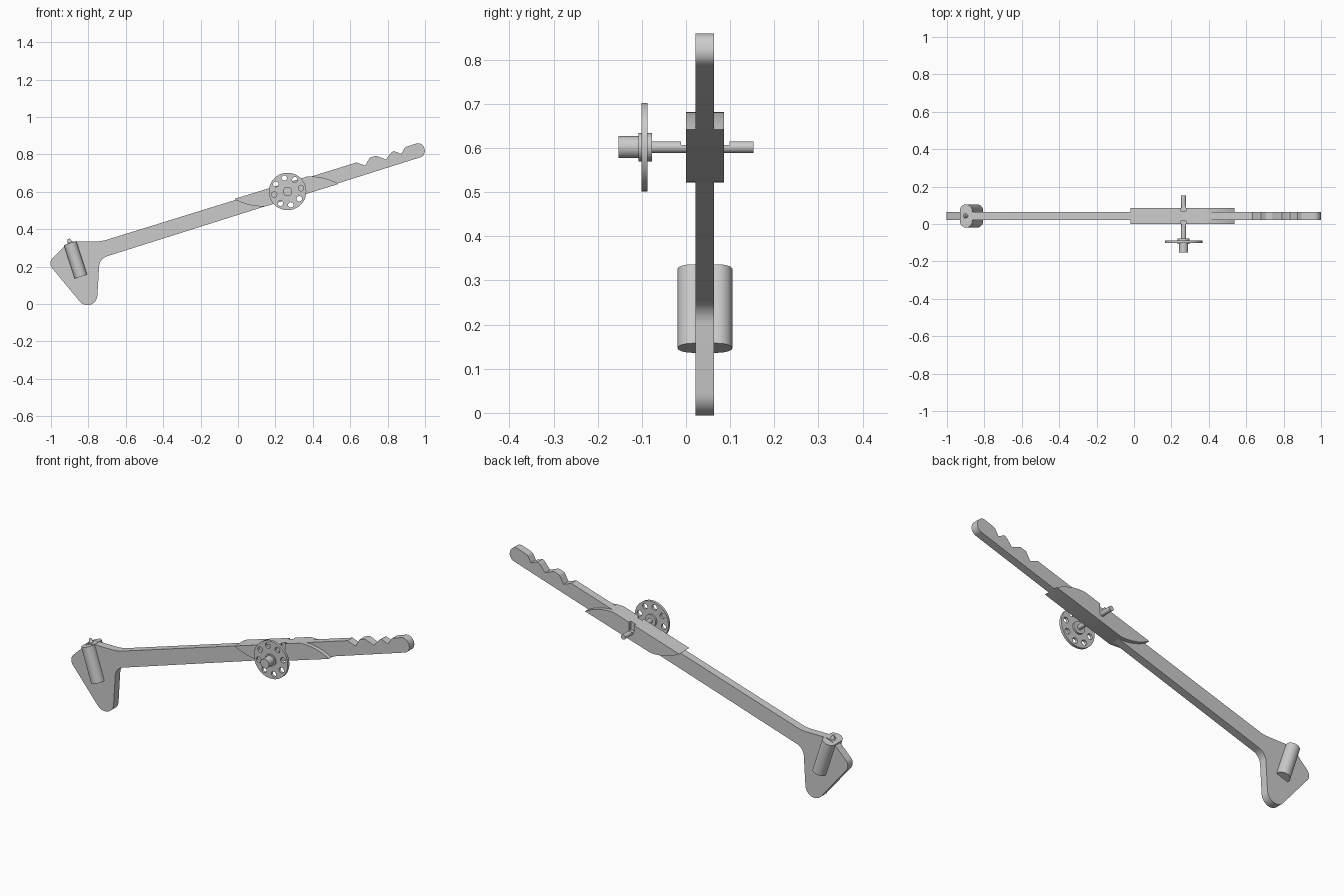
import bpy, bmesh, math
from mathutils import Matrix, Vector

if "Cube" in bpy.data.objects:
    bpy.data.objects.remove(bpy.data.objects["Cube"])

grey = bpy.data.materials.new("plain grey")
grey.use_nodes = True
grey.diffuse_color = (0.6, 0.6, 0.6, 1)
grey.node_tree.nodes["Principled BSDF"].inputs["Base Color"].default_value = grey.diffuse_color

UPRIGHT = Matrix.Rotation(math.pi / 2, 4, "X")   # profile plane becomes x/z


def rounded(corners, steps=10):
    """Outline from (x, y, fillet radius) corners."""
    outline = []
    for i, (x, y, r) in enumerate(corners):
        p = Vector((x, y))
        if not r:
            outline.append(p)
            continue
        a = (Vector(corners[i - 1][:2]) - p).normalized()
        b = (Vector(corners[(i + 1) % len(corners)][:2]) - p).normalized()
        half = a.angle(b) / 2
        centre = p + (a + b).normalized() * r / math.sin(half)
        start = p + a * r / math.tan(half) - centre
        end = p + b * r / math.tan(half) - centre
        turn = math.atan2(start.x * end.y - start.y * end.x, start.dot(end))
        for k in range(steps + 1):
            outline.append(centre + Matrix.Rotation(turn * k / steps, 2) @ start)
    return outline


def finish(bm, name, matrix):
    bmesh.ops.recalc_face_normals(bm, faces=bm.faces)
    bm.transform(matrix)
    mesh = bpy.data.meshes.new(name)
    bm.to_mesh(mesh)
    bm.free()
    mesh.materials.append(grey)
    ob = bpy.data.objects.new(name, mesh)
    bpy.context.collection.objects.link(ob)
    return ob


def extrude(name, outline, depth, matrix):
    bm = bmesh.new()
    face = bm.faces.new([bm.verts.new((p[0], p[1], 0)) for p in outline])
    res = bmesh.ops.extrude_face_region(bm, geom=[face])
    moved = [v for v in res["geom"] if isinstance(v, bmesh.types.BMVert)]
    bmesh.ops.translate(bm, verts=moved, vec=(0, 0, depth))
    return finish(bm, name, matrix)


def plate(name, outline, y0, y1):
    return extrude(name, outline, y1 - y0, Matrix.Translation((0, y1, 0)) @ UPRIGHT)


def rod(name, x, z, radius, y0, y1, sides=48):
    circle = [(x + radius * math.cos(math.tau * k / sides),
               z + radius * math.sin(math.tau * k / sides)) for k in range(sides)]
    return plate(name, circle, y0, y1)


def cut(target, cutters):
    for c in cutters:
        mod = target.modifiers.new("cut", "BOOLEAN")
        mod.object, mod.solver = c, "EXACT"
        bpy.context.view_layer.objects.active = target
        bpy.ops.object.modifier_apply(modifier=mod.name)


# Arm with pointed foot, grip notches and rounded tip
arm_corners = [
    (-0.74, 0.243, 0.06), (-0.76, -0.09, 0.053), (-1.017, 0.22, 0.04),
    (-0.90, 0.335, 0.05), (-0.73, 0.335, 0.2), (0.634, 0.757, 0),
    (0.68, 0.74, 0), (0.705, 0.783, 0.01), (0.738, 0.793, 0.01),
    (0.79, 0.773, 0), (0.82, 0.81, 0.01), (0.833, 0.818, 0),
    (0.873, 0.803, 0), (0.893, 0.838, 0.02), (0.985, 0.87, 0.036),
    (1.008, 0.795, 0.036)]
arm = plate("arm", rounded(arm_corners), 0.022, 0.064)

# Thickened middle: straight along the arm, with a curved run-out at each end
AXLE_X, AXLE_Z = 0.265, 0.602


def bezier(a, b, c, steps=14):
    a, b, c = Vector(a), Vector(b), Vector(c)
    return [a.lerp(b, k / steps).lerp(b.lerp(c, k / steps), k / steps)
            for k in range(steps + 1)]


half_boss = bezier((-0.02, 0.562), (0.06, 0.517), (0.15, 0.523))
pivot = Vector((AXLE_X - 0.006, AXLE_Z))
boss_outline = half_boss + [2 * pivot - p for p in half_boss]
boss = plate("boss", boss_outline, 0.0, 0.086)

# Axle with a slot cut through it and the boss on each side
axle = rod("axle", AXLE_X, AXLE_Z, 0.013, -0.1, 0.153, 32)
slot = [(AXLE_X - 0.017, 0.607), (AXLE_X + 0.013, 0.607),
        (AXLE_X + 0.013, 0.72), (AXLE_X - 0.017, 0.72)]
slots = [plate("slot_cutter", slot, -0.011, 0.016),
         plate("slot_cutter", slot, 0.07, 0.098)]
cut(boss, slots)
cut(axle, slots)

# Drilled wheel with its hub and knob
wheel = rod("wheel", AXLE_X, AXLE_Z, 0.1, -0.101, -0.087, 64)
holes = []
for k in range(8):
    a = math.tau * (k + 0.3) / 8
    holes.append(rod("hole_cutter", AXLE_X + 0.074 * math.cos(a),
                     AXLE_Z + 0.074 * math.sin(a), 0.0145, -0.2, 0, 24))
cut(wheel, holes)
hub = rod("wheel_hub", AXLE_X, AXLE_Z, 0.032, -0.108, -0.077)
knob = rod("wheel_knob", AXLE_X, AXLE_Z, 0.025, -0.153, -0.1)

# Oblong weight across the foot, square to the arm, with a small peg on top
LENGTH = 0.188
tilt = Matrix.Translation((-0.84, 0.043, 0.147)) @ Matrix.Rotation(-0.314, 4, "Y")
section = rounded([(sx * 0.035, sy * 0.062, 0.0345)
                   for sx, sy in ((-1, -1), (1, -1), (1, 1), (-1, 1))])
weight = extrude("weight", section, LENGTH, tilt)
bm = bmesh.new()
bmesh.ops.create_cone(bm, cap_ends=True, segments=24, radius1=0.014,
                      radius2=0.006, depth=0.024)
peg = finish(bm, "weight_peg", tilt @ Matrix.Translation((0, 0, LENGTH + 0.012)))

for c in slots + holes:
    bpy.data.objects.remove(c)

# Smooth the round sides and keep the edges crisp
bpy.ops.object.select_all(action="DESELECT")
for ob in (arm, boss, axle, wheel, hub, knob, weight, peg):
    ob.select_set(True)
bpy.context.view_layer.objects.active = arm
bpy.ops.object.shade_smooth_by_angle(angle=math.radians(30))
